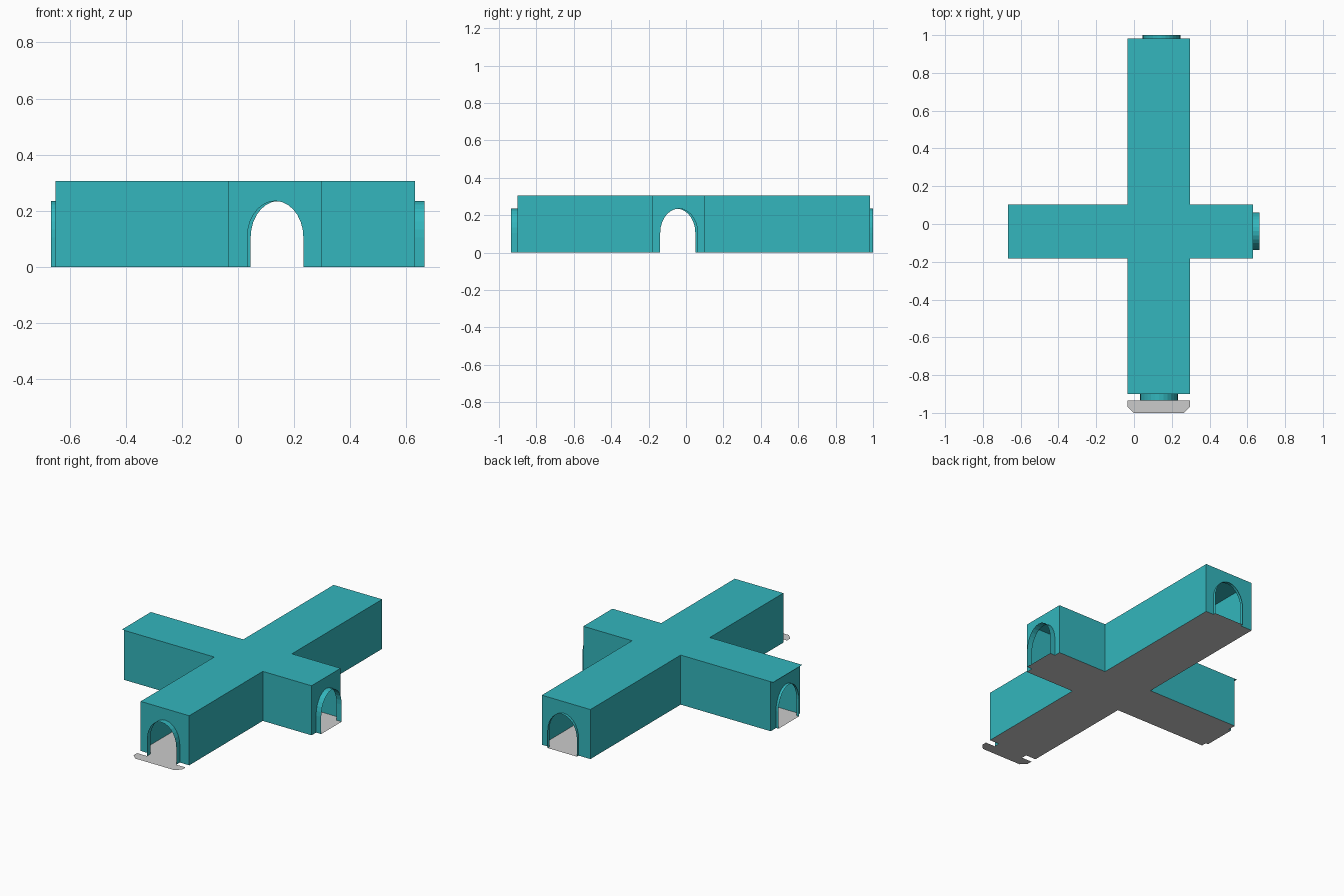
import bpy, bmesh, math
from mathutils import Vector

if "Cube" in bpy.data.objects:
    bpy.data.objects.remove(bpy.data.objects["Cube"])

# Main passage spans X0..X1, cross passage spans Y0..Y1
X0, X1, Y0, Y1 = -0.035, 0.297, -0.182, 0.102
H, SPRING, APEX, R = 0.306, 0.105, 0.235, 0.1
LEFT, RIGHT, FRONT, BACK = -0.65, 0.63, -0.90, 0.983
# name: (axis the end faces, wall position, rim position, arch centre, wall span)
ENDS = {
    "front": ("y", FRONT, -0.935, 0.133, (X0, X1)),
    "back": ("y", BACK, 1.0, 0.145, (X0, X1)),
    "left": ("x", LEFT, -0.667, -0.05, (Y0, Y1)),
    "right": ("x", RIGHT, 0.665, -0.038, (Y0, Y1)),
}

teal = bpy.data.materials.new("teal")
teal.diffuse_color = (0.033, 0.468, 0.509, 1)
teal.use_nodes = True
teal.node_tree.nodes["Principled BSDF"].inputs["Base Color"].default_value = teal.diffuse_color


def sheet(name, faces, mat=None):
    """Flat-faced object; each face is (points, outward direction)."""
    bm = bmesh.new()
    for pts, out in faces:
        f = bm.faces.new([bm.verts.new(p) for p in pts])
        f.normal_update()
        if f.normal.dot(Vector(out)) < 0:
            f.normal_flip()
    bmesh.ops.remove_doubles(bm, verts=bm.verts, dist=1e-5)
    me = bpy.data.meshes.new(name)
    bm.to_mesh(me)
    bm.free()
    if mat:
        me.materials.append(mat)
    ob = bpy.data.objects.new(name, me)
    bpy.context.collection.objects.link(ob)


def place(axis, u, p, z):
    return (u, p, z) if axis == "y" else (p, u, z)


def arch(c, n=14):
    arc = [(c - R * math.cos(math.pi * i / n),
            SPRING + (APEX - SPRING) * math.sin(math.pi * i / n)) for i in range(n + 1)]
    return [(c - R, 0)] + arc + [(c + R, 0)]


# Flat roof, overhanging the left end wall a little
RL = -0.667
roof = [(X0, FRONT), (X1, FRONT), (X1, Y0), (RIGHT, Y0), (RIGHT, Y1), (X1, Y1),
        (X1, BACK), (X0, BACK), (X0, Y1), (RL, Y1), (RL, Y0), (X0, Y0)]
sheet("roof", [([(x, y, H) for x, y in roof], (0, 0, 1))], teal)

# L-shaped side walls, one in each corner of the cross
walls = []
for x, xe, sx in ((X0, LEFT, -1), (X1, RIGHT, 1)):
    for y, ye, sy in ((Y0, FRONT, -1), (Y1, BACK, 1)):
        for a, b, out in (((x, ye), (x, y), (sx, 0, 0)), ((x, y), (xe, y), (0, sy, 0))):
            walls.append(([(*a, 0), (*b, 0), (*b, H), (*a, H)], out))
sheet("side_walls", walls, teal)

# End walls with arched doorways, and the thin rims projecting from them
for name, (ax, wall, rim, c, (u0, u1)) in ENDS.items():
    prof = arch(c)
    s = 1 if rim > wall else -1
    outline = [(u0, 0), (u0, H), (u1, H), (u1, 0)] + prof[::-1]
    sheet(name + "_wall", [([place(ax, u, wall, z) for u, z in outline], place(ax, 0, s, 0))], teal)
    faces = []
    for (ua, za), (ub, zb) in zip(prof, prof[1:]):
        quad = [place(ax, ua, wall, za), place(ax, ub, wall, zb),
                place(ax, ub, rim, zb), place(ax, ua, rim, za)]
        faces.append((quad, place(ax, (ua + ub) / 2 - c, 0, (za + zb) / 2)))
    sheet(name + "_arch_rim", faces, teal)

# Floor: cross, sills through the doorways, and a chamfered front step
up = (0, 0, 1)


def rect(xa, xb, ya, yb):
    return ([(xa, ya, 0), (xb, ya, 0), (xb, yb, 0), (xa, yb, 0)], up)


floor = [rect(X0, X1, FRONT, Y0), rect(X0, X1, Y0, Y1), rect(X0, X1, Y1, BACK),
         rect(LEFT, X0, Y0, Y1), rect(X1, RIGHT, Y0, Y1)]
for ax, wall, rim, c, _ in ENDS.values():
    a, b = sorted((wall, rim))
    floor.append(rect(c - R, c + R, a, b) if ax == "y" else rect(a, b, c - R, c + R))
CH = 0.032
step = [(X0, -0.935), (X1, -0.935), (X1, -1 + CH), (X1 - CH, -1), (X0 + CH, -1), (X0, -1 + CH)]
floor.append(([(x, y, 0) for x, y in step], up))
sheet("floor", floor)
